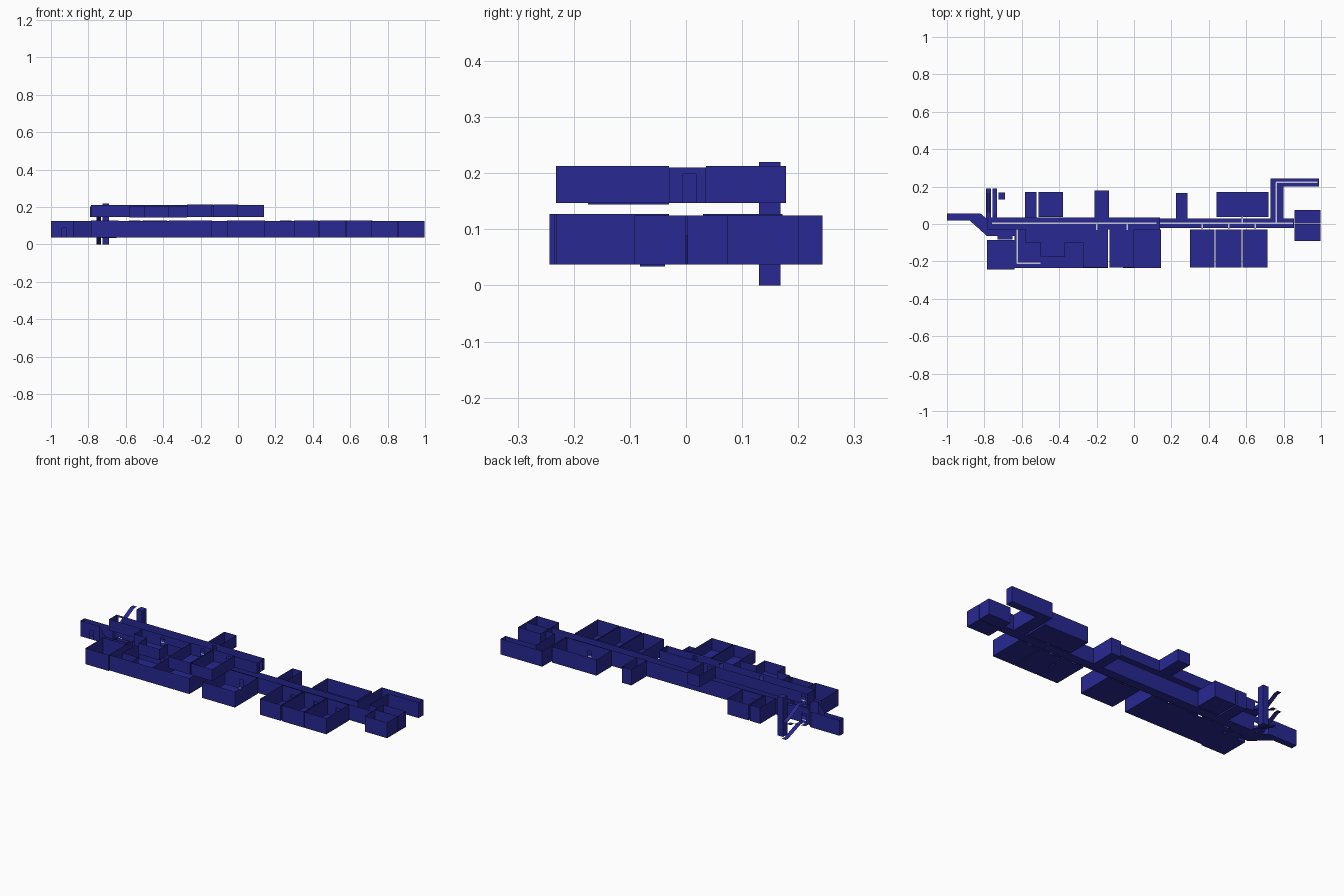
import bpy
from mathutils import Vector

if "Cube" in bpy.data.objects:
    bpy.data.objects.remove(bpy.data.objects["Cube"])


def material(name, color):
    m = bpy.data.materials.new(name)
    m.diffuse_color = color
    m.use_nodes = True
    m.node_tree.nodes["Principled BSDF"].inputs["Base Color"].default_value = m.diffuse_color
    return m


BLUE = material("navy", (0.021, 0.021, 0.29, 1))
PALE = material("pale_line", (0.6, 0.6, 0.68, 1))


def mesh_object(name, verts, faces, mat):
    me = bpy.data.meshes.new(name)
    me.from_pydata([tuple(v) for v in verts], [], faces)
    me.materials.append(mat)
    ob = bpy.data.objects.new(name, me)
    bpy.context.collection.objects.link(ob)
    return ob


def room(name, outline, z0, z1, doors=()):
    """Open-topped thin-walled room; doors are (x, y) points on the outline."""
    verts = [(x, y, z0) for x, y in outline]
    faces = [tuple(range(len(outline)))]

    def panel(a, b, lo, hi):
        i = len(verts)
        verts.extend([(*a, lo), (*b, lo), (*b, hi), (*a, hi)])
        faces.append((i, i + 1, i + 2, i + 3))

    half, head = 0.012, z0 + 0.052
    for a, b in zip(outline, outline[1:] + outline[:1]):
        a, b = Vector(a), Vector(b)
        d = (b - a).normalized()
        length = (b - a).length
        cuts = []
        for p in doors:
            t = (Vector(p) - a).dot(d)
            if half < t < length - half and (a + d * t - Vector(p)).length < 0.004:
                cuts.append(t)
        start = 0
        for t in sorted(cuts):
            panel(a + d * start, a + d * (t - half), z0, z1)
            panel(a + d * (t - half), a + d * (t + half), head, z1)
            start = t + half
        panel(a + d * start, b, z0, z1)
    return mesh_object(name, verts, faces, BLUE)


def rect(x0, x1, y0, y1):
    return [(x0, y0), (x1, y0), (x1, y1), (x0, y1)]


def ribbon(name, pts, width, mat):
    """Flat strip along each straight run of a path."""
    verts, faces = [], []
    for a, b in zip(pts, pts[1:]):
        a, b = Vector(a), Vector(b)
        side = Vector((a.y - b.y, b.x - a.x, 0)).normalized() * width / 2
        i = len(verts)
        verts += [a - side, b - side, b + side, a + side]
        faces.append((i, i + 1, i + 2, i + 3))
    return mesh_object(name, verts, faces, mat)


L0, L1 = 0.037, 0.125
U0, U1 = 0.147, 0.21

# Lower floor: rooms (x0, x1, y0, y1), door on the side facing the corridor
lower_rooms = [
    (-0.785, -0.64, -0.243, -0.085), (-0.37, -0.14, -0.235, -0.03),
    (-0.06, 0.145, -0.235, -0.03), (0.30, 0.43, -0.232, -0.03),
    (0.437, 0.575, -0.232, -0.03), (0.58, 0.715, -0.232, -0.03),
    (-0.583, -0.52, 0.03, 0.17), (-0.51, -0.38, 0.037, 0.17),
    (0.225, 0.285, 0.03, 0.167), (0.44, 0.718, 0.037, 0.172),
]
for i, (x0, x1, y0, y1) in enumerate(lower_rooms):
    side = y1 if y0 < 0 else y0
    room(f"lower_room_{i}", rect(x0, x1, y0, y1), L0, L1 + 0.002,
         [((x0 + x1) / 2, side)])

# Right-hand end rooms
room("end_room_front", rect(0.858, 0.998, -0.092, 0.0), L0, L1, [(0.858, -0.015)])
room("end_room_back", rect(0.858, 0.998, 0.003, 0.075), L0, L1, [(0.858, 0.02)])

# Lower corridor with the slanted lobby and entrance passage at the left
room("lower_corridor", [
    (-1.0, 0.02), (-0.88, 0.02), (-0.785, -0.065), (-0.64, -0.065), (-0.64, -0.022),
    (0.855, -0.022), (0.855, 0.03), (0.80, 0.03), (0.80, 0.20), (0.99, 0.20),
    (0.99, 0.243), (0.73, 0.243), (0.73, 0.03), (-0.735, 0.03), (-0.79, 0.03),
    (-0.82, 0.055), (-1.0, 0.055)], L0, L1,
    [(-0.76, 0.03), (0.365, -0.022), (0.506, -0.022), (0.647, -0.022),
     (0.58, 0.03), (0.855, 0.005), (-0.93, 0.02)])
room("lobby_booth", rect(-0.73, -0.65, -0.082, -0.037), L0 - 0.003, L1, [(-0.69, -0.037)])

# Lower hall split by an L-shaped passage
room("lower_hall", [(-0.60, -0.03), (-0.60, -0.175), (-0.50, -0.175),
                    (-0.50, -0.235), (-0.37, -0.235), (-0.37, -0.03)],
     L0, L1, [(-0.45, -0.03)])
room("lower_hall_passage", [(-0.64, -0.03), (-0.64, -0.235), (-0.50, -0.235),
                            (-0.50, -0.175), (-0.60, -0.175), (-0.60, -0.03)],
     L0, L1, [(-0.62, -0.03)])

# Upper floor
room("upper_corridor", rect(-0.785, 0.14, -0.03, 0.036), U0, U1,
     [(0.14, 0.007), (-0.76, 0.036), (-0.2, -0.03), (-0.035, -0.03),
      (-0.172, 0.036), (-0.45, -0.03)])
room("upper_room_left", rect(-0.272, -0.138, -0.232, -0.03), U0, U1 + 0.003, [(-0.2, -0.03)])
room("upper_room_right", rect(-0.132, 0.0, -0.232, -0.03), U0, U1 + 0.003, [(-0.035, -0.03)])
room("upper_room_back", rect(-0.21, -0.135, 0.036, 0.178), U0, U1 + 0.003, [(-0.172, 0.036)])
room("upper_hall", [(-0.58, -0.03), (-0.58, -0.10), (-0.50, -0.10), (-0.50, -0.175),
                    (-0.37, -0.175), (-0.37, -0.10), (-0.272, -0.10), (-0.272, -0.03)],
     U0 - 0.003, U1 - 0.003, [(-0.45, -0.03)])

# Lift shaft
bpy.ops.mesh.primitive_cube_add(size=1, location=(-0.708, 0.149, 0.11))
shaft = bpy.context.object
shaft.name = "lift_shaft"
shaft.scale = (0.034, 0.038, 0.22)
shaft.data.materials.append(BLUE)

# Stair flights: one lane rising, one lane falling from each floor
for name, z, drop in (("lower", L0, 0.037), ("upper", U0, 0.05)):
    ribbon(f"{name}_stair_up", [(-0.778, 0.03, z), (-0.778, 0.06, z),
                               (-0.778, 0.165, z + 0.055), (-0.778, 0.19, z + 0.055)], 0.025, BLUE)
    ribbon(f"{name}_stair_down", [(-0.745, 0.03, z), (-0.745, 0.06, z),
                                 (-0.745, 0.165, z - drop), (-0.745, 0.19, z - drop)], 0.025, BLUE)

# Pale route lines on the floors
zl, zu = L0 + 0.001, U0 + 0.001
ribbon("lower_route", [(-0.76, 0.005, zl), (0.85, 0.005, zl)], 0.008, PALE)
ribbon("upper_route", [(-0.76, 0.005, zu), (0.12, 0.005, zu)], 0.008, PALE)
ribbon("passage_route", [(-0.625, 0.0, zl), (-0.625, -0.21, zl), (-0.50, -0.21, zl)], 0.008, PALE)
ribbon("end_route", [(0.76, 0.005, zl), (0.76, 0.222, zl), (0.98, 0.222, zl)], 0.008, PALE)
for x in (0.365, 0.506, 0.647):
    ribbon("room_link", [(x, 0.0, zl), (x, -0.032, zl)], 0.008, PALE)
for x in (-0.2, -0.035):
    ribbon("upper_room_link", [(x, 0.0, zu), (x, -0.032, zu)], 0.008, PALE)
ribbon("back_room_link", [(0.58, 0.005, zl), (0.58, 0.04, zl)], 0.008, PALE)
